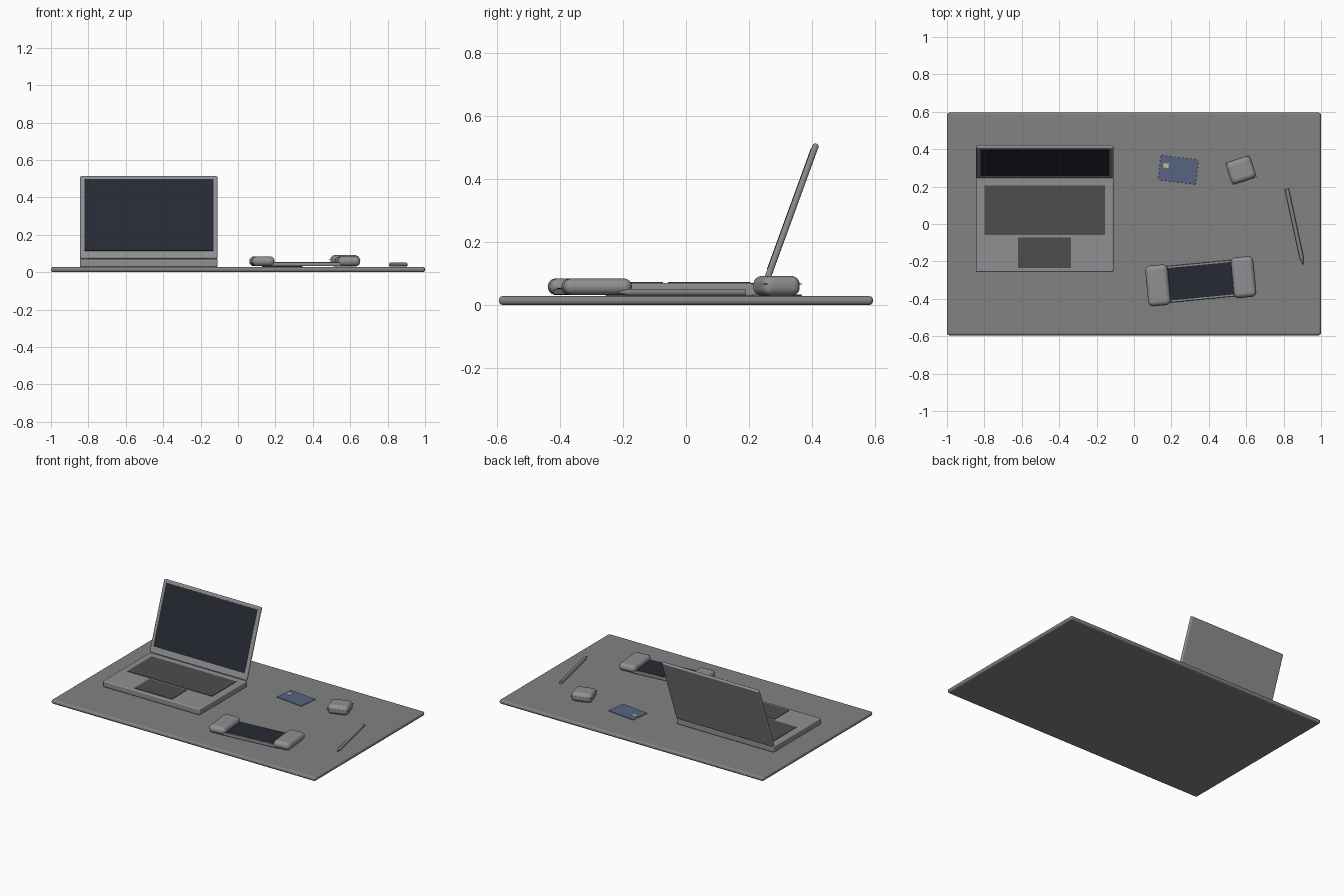
import bpy
from math import radians
from mathutils import Matrix, Vector

if "Cube" in bpy.data.objects:
    bpy.data.objects.remove(bpy.data.objects["Cube"])


def mat(name, rgb):
    m = bpy.data.materials.new(name)
    m.diffuse_color = (*rgb, 1)
    m.use_nodes = True
    m.node_tree.nodes["Principled BSDF"].inputs["Base Color"].default_value = m.diffuse_color
    return m


MAT = mat("mat_grey", (0.225, 0.225, 0.23))
SHELL = mat("shell_grey", (0.28, 0.28, 0.295))
DARK = mat("dark_keys", (0.075, 0.075, 0.078))
GLASS = mat("glass", (0.02, 0.023, 0.033))
BLUE = mat("card_blue", (0.095, 0.13, 0.22))
GOLD = mat("chip_gold", (0.65, 0.5, 0.25))


def box(name, size, loc, frame=Matrix(), bevel=0.0, seg=3, material=SHELL):
    """Bevelled box placed at loc inside the given local frame."""
    bpy.ops.mesh.primitive_cube_add(size=1)
    o = bpy.context.object
    o.name = name
    o.data.transform(Matrix.Diagonal((*size, 1)))
    o.matrix_world = frame @ Matrix.Translation(loc)
    o.data.materials.append(material)
    if bevel:
        b = o.modifiers.new("round", "BEVEL")
        b.width, b.segments = bevel, seg
        bpy.ops.object.modifier_apply(modifier="round")
        bpy.ops.object.shade_smooth_by_angle(angle=radians(40))
        # keep the large faces evenly shaded
        o.modifiers.new("weighted", "WEIGHTED_NORMAL").keep_sharp = True
        bpy.ops.object.modifier_apply(modifier="weighted")
    return o


def frame(x, y, z, deg):
    return Matrix.Translation((x, y, z)) @ Matrix.Rotation(radians(deg), 4, "Z")


TOP = 0.028  # desk mat surface

# Desk mat
box("desk_mat", (2, 1.19, TOP), (0, 0, TOP / 2), bevel=0.012, material=MAT)

# Laptop base with keyboard and trackpad
box("laptop_base", (0.735, 0.514, 0.042), (-0.477, 0, TOP + 0.021), bevel=0.007)
box("keyboard", (0.642, 0.263, 0.004), (-0.477, 0.074, 0.071), material=DARK)
box("trackpad", (0.284, 0.162, 0.004), (-0.478, -0.154, 0.071), material=DARK)

# Laptop lid, leaning back 20 degrees
lid = Matrix.Translation((-0.477, 0.254, 0.071)) @ Matrix.Rotation(radians(-20), 4, "X")
box("laptop_lid", (0.735, 0.02, 0.47), (0, 0, 0.235), lid, 0.008)
box("laptop_display", (0.69, 0.003, 0.407), (0, -0.01, 0.246), lid, material=GLASS)

# Handheld: slim screen body between two rounded grips
pad = frame(0.357, -0.306, TOP, 5.5)
box("handheld_body", (0.42, 0.196, 0.02), (0, 0, 0.014), pad, 0.005)
box("handheld_screen", (0.37, 0.174, 0.003), (0, 0, 0.0245), pad, material=GLASS)
for side, x in (("left", -0.23), ("right", 0.23)):
    box(side + "_grip", (0.12, 0.218, 0.052), (x, 0, 0.03), pad, 0.0255, 6)

# Bank card with chip
card = frame(0.237, 0.29, TOP, -7)
box("card", (0.204, 0.134, 0.005), (0, 0, 0.003), card, 0.002, 2, BLUE)
box("card_chip", (0.028, 0.023, 0.002), (-0.068, 0.014, 0.006), card, material=GOLD)

# Small rounded case with a thin seam plate
case = frame(0.572, 0.288, TOP, 18)
box("earbud_case", (0.139, 0.125, 0.063), (0, 0, 0.0325), case, 0.027, 6)
box("case_seam", (0.136, 0.126, 0.003), (0, 0, 0.039), case)

# Pen: barrel and pointed tip along one line
a, b = Vector((0.817, 0.188, 0.04)), Vector((0.904, -0.217, 0.04))
d = (b - a).normalized()
rot = d.to_track_quat("Z", "Y").to_matrix().to_4x4()
length, tip = (b - a).length, 0.035
for name, start, h, r2 in (("pen_barrel", 0, length - tip, 0.011),
                           ("pen_tip", length - tip, tip, 0.002)):
    bpy.ops.mesh.primitive_cone_add(vertices=20, radius1=0.011, radius2=r2, depth=h)
    o = bpy.context.object
    o.name = name
    o.matrix_world = Matrix.Translation(a + d * (start + h / 2)) @ rot
    o.data.materials.append(MAT)
    bpy.ops.object.shade_smooth_by_angle(angle=radians(40))
